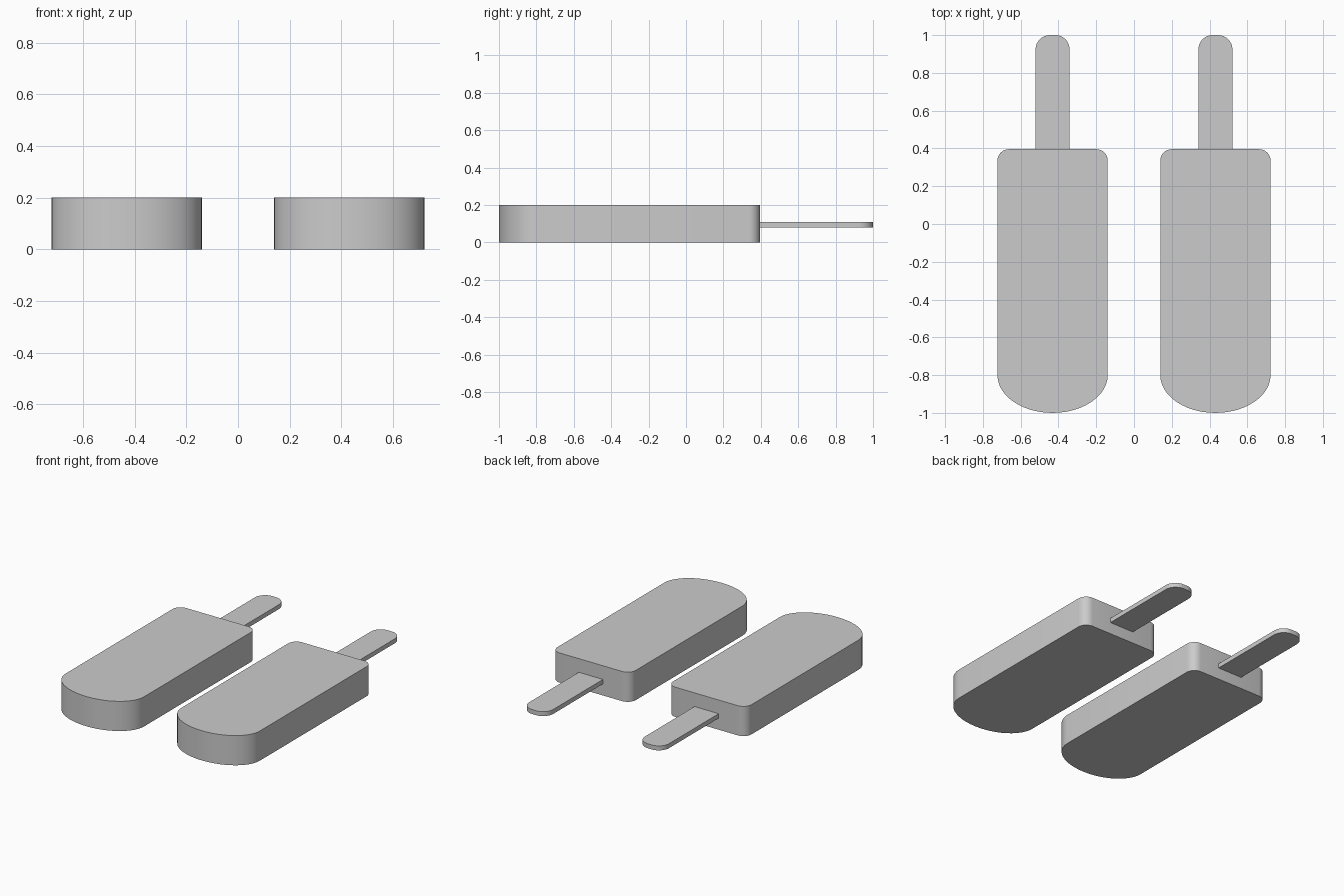
import bpy, bmesh
from math import cos, sin, pi

if "Cube" in bpy.data.objects:
    bpy.data.objects.remove(bpy.data.objects["Cube"])


def arc(cx, cy, rx, ry, start, end, steps):
    """Points along an elliptical arc, angles in units of pi."""
    pts = []
    for i in range(steps + 1):
        a = pi * (start + (end - start) * i / steps)
        pts.append((cx + rx * cos(a), cy + ry * sin(a)))
    return pts


def slab(name, outline, z0, z1, x):
    """Extrude a flat outline into a solid with smooth rounded sides."""
    bm = bmesh.new()
    face = bm.faces.new([bm.verts.new((px, py, z0)) for px, py in outline])
    ext = bmesh.ops.extrude_face_region(bm, geom=[face], use_keep_orig=True)
    top = [v for v in ext["geom"] if isinstance(v, bmesh.types.BMVert)]
    bmesh.ops.translate(bm, verts=top, vec=(0, 0, z1 - z0))
    bmesh.ops.recalc_face_normals(bm, faces=bm.faces)
    mesh = bpy.data.meshes.new(name)
    bm.to_mesh(mesh)
    bm.free()
    obj = bpy.data.objects.new(name, mesh)
    obj.location.x = x
    bpy.context.collection.objects.link(obj)
    bpy.context.view_layer.objects.active = obj
    obj.select_set(True)
    bpy.ops.object.shade_smooth_by_angle(angle=pi / 6)
    obj.select_set(False)
    return obj


# Ice body outline: wide elliptical nose, small rounded corners at the stick end
HALF, BACK, R = 0.292, 0.396, 0.06
body = (arc(0, -0.8, HALF, 0.2, 1, 2, 24)
        + arc(HALF - R, BACK - R, R, R, 0, 0.5, 6)
        + arc(R - HALF, BACK - R, R, R, 0.5, 1, 6))

# Stick outline: narrow strip with a rounded tip
SW, SR = 0.09, 0.075
stick = ([(-SW, BACK - 0.03), (SW, BACK - 0.03)]
         + arc(SW - SR, 1 - SR, SR, SR, 0, 0.5, 8)
         + arc(SR - SW, 1 - SR, SR, SR, 0.5, 1, 8))

# Two matching ice lollies side by side
for side, x in (("left", -0.431), ("right", 0.431)):
    slab(side + "_ice_body", body, 0, 0.2, x)
    slab(side + "_stick", stick, 0.078, 0.108, x)
